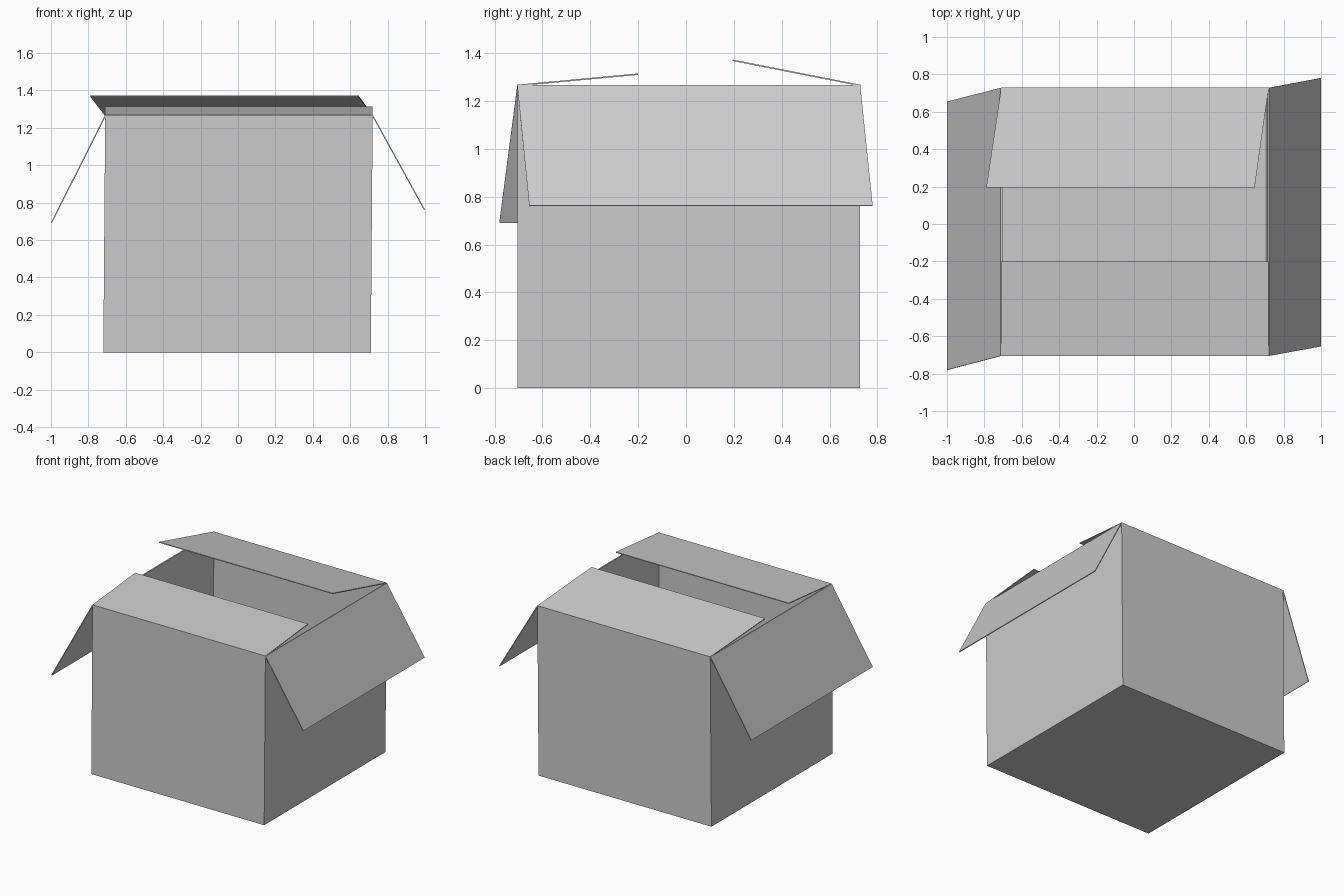
import bpy

if "Cube" in bpy.data.objects:
    bpy.data.objects.remove(bpy.data.objects["Cube"])

H = 1.265             # height of the box rim
T = 0.006             # cardboard thickness
X0, X1 = -0.71, 0.72  # rim extents
Y0, Y1 = -0.705, 0.728
LEAN = 0.01           # the box leans slightly towards +x


def card(name, verts, faces, offset):
    """Thin cardboard sheet from flat faces."""
    mesh = bpy.data.meshes.new(name)
    mesh.from_pydata(verts, [], faces)
    obj = bpy.data.objects.new(name, mesh)
    bpy.context.collection.objects.link(obj)
    mod = obj.modifiers.new("thickness", 'SOLIDIFY')
    mod.thickness = T
    mod.offset = offset
    mod.use_even_offset = True
    return obj


def ring(x0, x1, z):
    return [(x0, Y0, z), (x1, Y0, z), (x1, Y1, z), (x0, Y1, z)]


# Open box: floor and four walls, thickened inwards
base = ring(X0 - LEAN, X1 - LEAN, 0)
rim = ring(X0, X1, H)
walls = [(i, (i + 1) % 4, (i + 1) % 4 + 4, i + 4) for i in range(4)]
card("box_body", base + rim, [(3, 2, 1, 0)] + walls, -1)

# Flaps: each hinges on one rim edge; the free edge is given by two corners
flaps = {
    "front_flap": (0, (X0, -0.20, 1.312), (X1, -0.20, 1.312)),
    "right_flap": (1, (0.997, -0.655, 0.762), (0.997, 0.78, 0.762)),
    "back_flap": (2, (0.645, 0.195, 1.37), (-0.79, 0.195, 1.37)),
    "left_flap": (3, (-0.997, 0.655, 0.692), (-0.997, -0.78, 0.692)),
}
for name, (i, a, b) in flaps.items():
    card(name, [rim[i], rim[(i + 1) % 4], b, a], [(0, 1, 2, 3)], 0)
